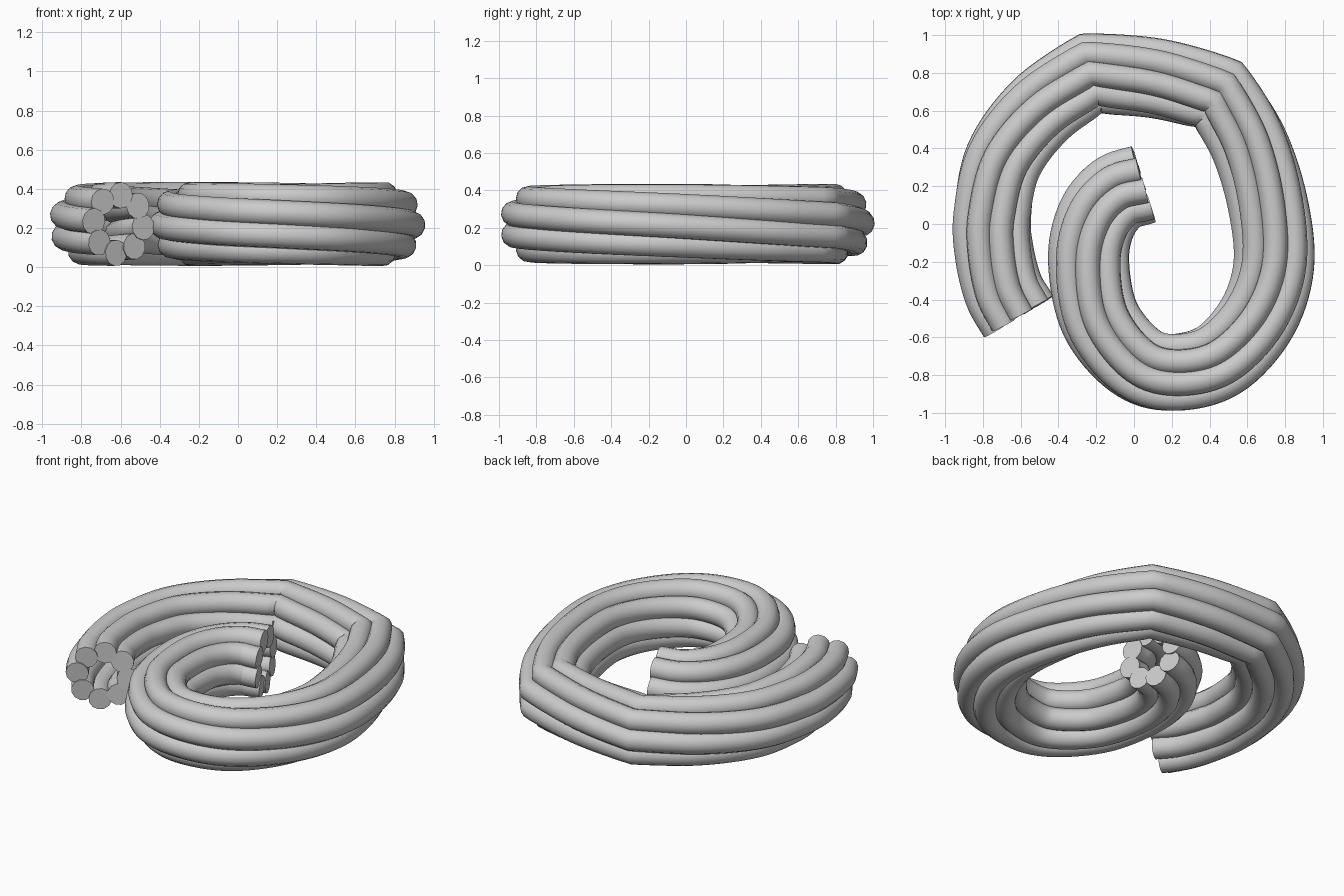
import bpy
import math
from mathutils import Vector

cube = bpy.data.objects.get("Cube")
if cube:
    bpy.data.objects.remove(cube, do_unlink=True)

STRANDS = 8
ORBIT = 0.148        # distance of each strand from the rope centre
RADIUS = 0.067       # strand thickness
CENTRE_Z = ORBIT + RADIUS + 0.005
TWIST = 0.46         # radians per unit of rope length
LEVEL = 2.21         # length along the rope where a strand faces outward
STEPS = 8

grey = bpy.data.materials.new("rope_grey")
grey.use_nodes = True
colour = (0.6, 0.6, 0.6, 1)
grey.diffuse_color = colour
grey.node_tree.nodes["Principled BSDF"].inputs["Base Color"].default_value = colour

# Rope centre line: a spiral in three runs, with a firm bend between runs
runs = [
    [(0.05, 0.21), (-0.09, 0.16), (-0.2, 0.02), (-0.24, -0.2), (-0.18, -0.5),
     (0, -0.72), (0.2, -0.785), (0.45, -0.72), (0.65, -0.5), (0.74, -0.22),
     (0.71, 0.1), (0.61, 0.42), (0.45, 0.69)],
    [(0.45, 0.69), (0.12, 0.77), (-0.23, 0.8)],
    [(-0.23, 0.8), (-0.5, 0.6), (-0.69, 0.34), (-0.75, 0.05),
     (-0.74, -0.15), (-0.69, -0.35), (-0.61, -0.49)],
]


def smooth_run(points):
    """Sample a smooth curve through the points."""
    p = [Vector(q) for q in points]
    p = [2 * p[0] - p[1]] + p + [2 * p[-1] - p[-2]]
    out = []
    for a, b, c, d in zip(p, p[1:], p[2:], p[3:]):
        for i in range(STEPS):
            t = i / STEPS
            out.append(b + (c - a) * t / 2
                       + (2 * a - 5 * b + 4 * c - d) * t * t / 2
                       + (3 * b - a - 3 * c + d) * t ** 3 / 2)
    return out


path = [q for run in runs for q in smooth_run(run)] + [Vector(runs[-1][-1])]
lengths = [0.0]
for a, b in zip(path, path[1:]):
    lengths.append(lengths[-1] + (b - a).length)


def outward(i):
    """Outer side direction of the path, eased over the bends."""
    w = min(4, max(1, i), max(1, len(path) - 1 - i))
    t = path[min(i + w, len(path) - 1)] - path[max(i - w, 0)]
    return Vector((t.y, -t.x)).normalized()


# Strands: round tubes winding about the centre line
strands = []
for k in range(STRANDS):
    data = bpy.data.curves.new("strand", "CURVE")
    data.dimensions = "3D"
    data.bevel_depth = RADIUS
    data.bevel_resolution = 4
    data.use_fill_caps = True
    spline = data.splines.new("POLY")
    spline.points.add(len(path) - 1)
    for i, (q, s) in enumerate(zip(path, lengths)):
        angle = k * math.tau / STRANDS - TWIST * (s - LEVEL)
        side = q + outward(i) * ORBIT * math.cos(angle)
        spline.points[i].co = (side.x, side.y, CENTRE_Z + ORBIT * math.sin(angle), 1)
    data.materials.append(grey)
    strand = bpy.data.objects.new("rope_strand_%d" % (k + 1), data)
    bpy.context.collection.objects.link(strand)
    strands.append(strand)

# Turn the tubes into meshes with smooth sides and crisp ends
bpy.ops.object.select_all(action="DESELECT")
for strand in strands:
    strand.select_set(True)
bpy.context.view_layer.objects.active = strands[0]
bpy.ops.object.convert(target="MESH")
bpy.ops.object.shade_smooth_by_angle(angle=math.radians(40))
